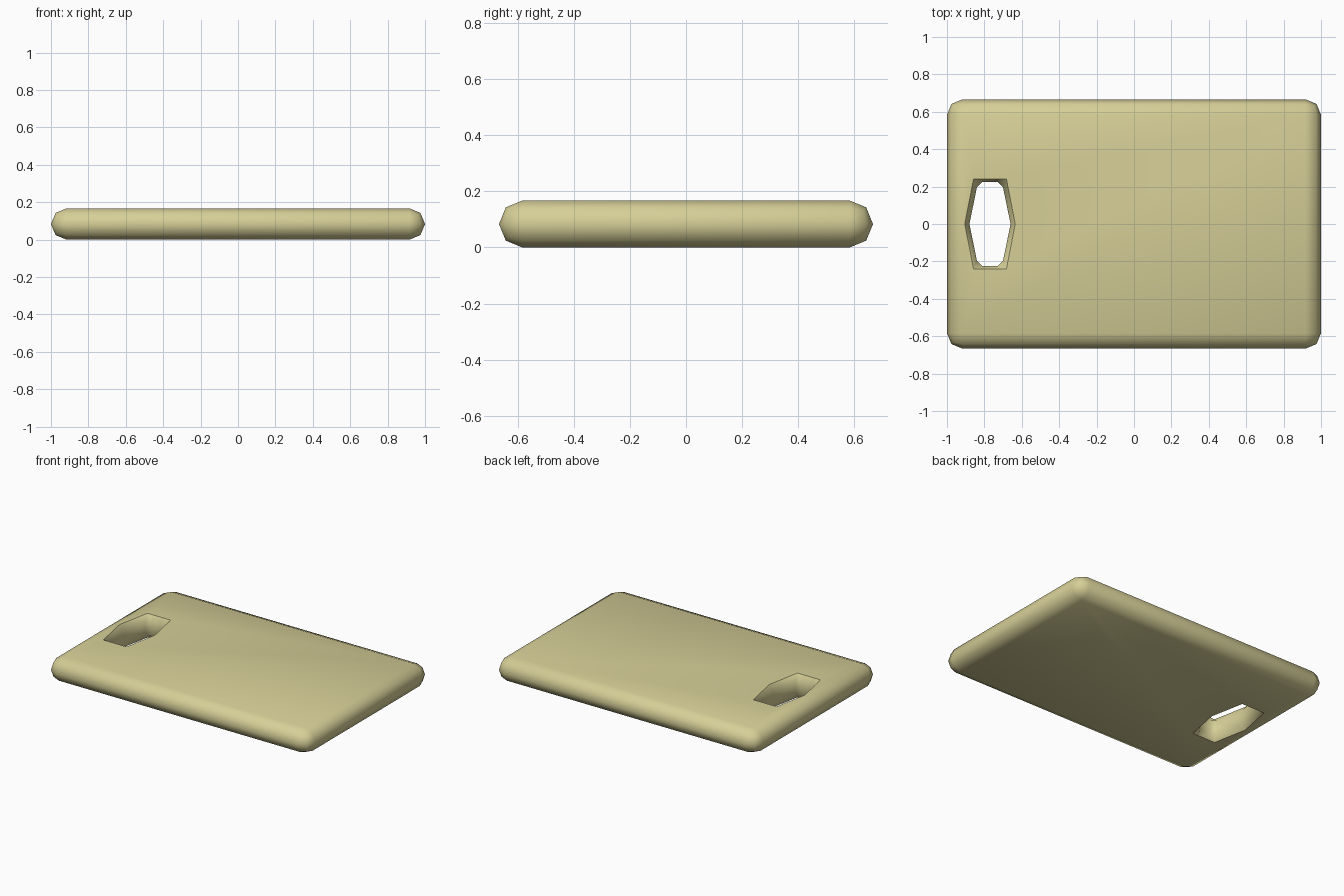
import bpy, bmesh

if "Cube" in bpy.data.objects:
    bpy.data.objects.remove(bpy.data.objects["Cube"])

W, D, H = 2.0, 1.333, 0.167
HOLE_X = -0.77

wood = bpy.data.materials.new("pale wood")
wood.diffuse_color = (0.67, 0.62, 0.31, 1)
wood.use_nodes = True
wood.node_tree.nodes["Principled BSDF"].inputs["Base Color"].default_value = wood.diffuse_color


def add_object(name, bm):
    mesh = bpy.data.meshes.new(name)
    bmesh.ops.recalc_face_normals(bm, faces=bm.faces)
    bm.to_mesh(mesh)
    bm.free()
    mesh.materials.append(wood)
    ob = bpy.data.objects.new(name, mesh)
    bpy.context.collection.objects.link(ob)
    return ob


# board: slab with fully rounded edges
bm = bmesh.new()
bmesh.ops.create_cube(bm, size=1)
for v in bm.verts:
    v.co = (v.co.x * W, v.co.y * D, (v.co.z + 0.5) * H)
bmesh.ops.bevel(bm, geom=bm.edges[:], offset=H / 2 - 0.0005, segments=2,
                profile=0.5, affect='EDGES')
bmesh.ops.remove_doubles(bm, verts=bm.verts, dist=0.002)
board = add_object("cutting_board", bm)

# handle hole cutter: straight throat flaring to a wider rim at both faces
throat = [(.04, .225), (.07, .195), (.11, 0), (.07, -.195), (.04, -.225)]
rim = [(.04, .24), (.088, .24), (.135, 0), (.088, -.24), (.04, -.24)]


def ring(half):
    return half + [(-x, y) for x, y in reversed(half)]


bm = bmesh.new()
levels = [(-.02, rim), (0, rim), (.035, throat), (H - .035, throat), (H, rim), (H + .02, rim)]
loops = [[bm.verts.new((HOLE_X + x, y, z)) for x, y in ring(half)] for z, half in levels]
for a, b in zip(loops, loops[1:]):
    for i in range(len(a)):
        j = (i + 1) % len(a)
        bm.faces.new((a[i], a[j], b[j], b[i]))
bm.faces.new(loops[0])
bm.faces.new(loops[-1])
cutter = add_object("handle_hole_cutter", bm)
cutter.hide_render = True
cutter.hide_viewport = False

# cut the handle hole
cut = board.modifiers.new("handle_hole", 'BOOLEAN')
cut.operation = 'DIFFERENCE'
cut.solver = 'EXACT'
cut.object = cutter
bpy.ops.object.select_all(action='DESELECT')
bpy.context.view_layer.objects.active = board
board.select_set(True)
bpy.ops.object.modifier_apply(modifier=cut.name)
bpy.data.objects.remove(cutter)
bpy.ops.object.shade_smooth_by_angle(angle=0.84)
